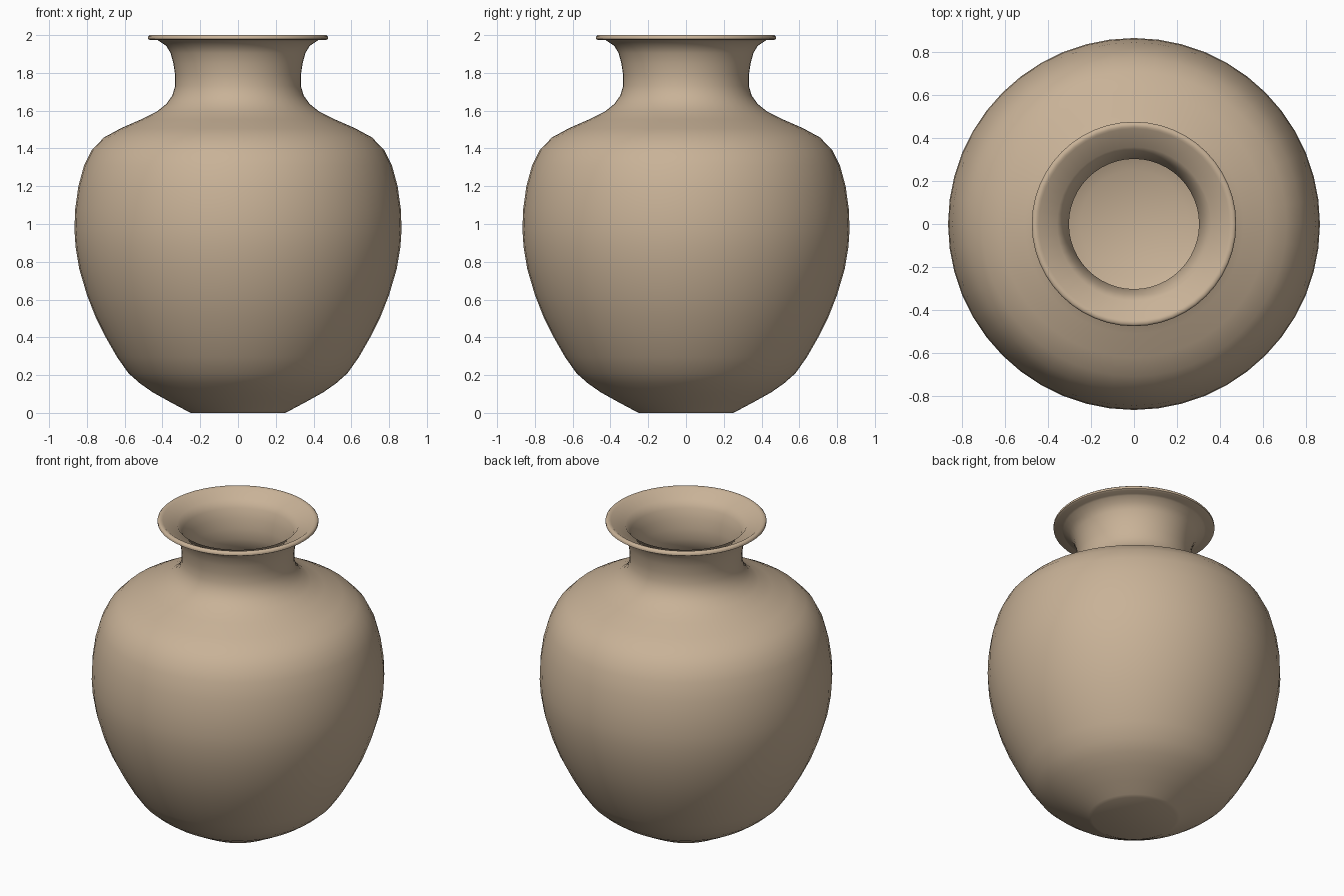
import bpy
import bmesh
import math
from mathutils import Matrix, Vector

cube = bpy.data.objects.get("Cube")
if cube:
    bpy.data.objects.remove(cube, do_unlink=True)

SEGMENTS = 48
WALL = 0.03

# Fired clay colour
clay = bpy.data.materials.new("warm_clay")
clay.use_nodes = True
clay.diffuse_color = (0.58, 0.445, 0.31, 1)
bsdf = clay.node_tree.nodes["Principled BSDF"]
bsdf.inputs["Base Color"].default_value = clay.diffuse_color
bsdf.inputs["Roughness"].default_value = 0.8

# Outer wall from foot to the underside of the lip: (radius, height)
outer = [
    (0.25, 0), (0.27, 0.01), (0.36, 0.058), (0.45, 0.108), (0.52, 0.157),
    (0.58, 0.21), (0.64, 0.295), (0.70, 0.40), (0.755, 0.51), (0.80, 0.625),
    (0.84, 0.76), (0.86, 0.88), (0.866, 0.97), (0.862, 1.08), (0.845, 1.2),
    (0.815, 1.31), (0.775, 1.39), (0.71, 1.458), (0.62, 1.507), (0.51, 1.555),
    (0.43, 1.595), (0.38, 1.635), (0.348, 1.68), (0.333, 1.73), (0.333, 1.79),
    (0.342, 1.85), (0.357, 1.905), (0.38, 1.943), (0.415, 1.967),
]

# Rounded lip
lip = [(0.425, 1.973), (0.465, 1.973), (0.476, 1.98), (0.476, 1.992),
       (0.468, 2.0), (0.452, 2.0), (0.444, 1.994)]


def inset_wall(points, thickness):
    """Offset a profile towards the inside along its normals."""
    result = []
    for before, here, after in zip(points, points[1:], points[2:]):
        along = (Vector(after) - Vector(before)).normalized()
        result.append(Vector(here) + Vector((-along.y, along.x)) * thickness)
    return result


inner = [p for p in reversed(inset_wall(outer, WALL)) if p.y > WALL + 0.01]
profile = [(0, 0)] + outer + lip + [tuple(p) for p in inner] + [(0.25, WALL), (0, WALL)]

# Turn the profile around the vertical axis
bm = bmesh.new()
verts = [bm.verts.new((r, 0, z)) for r, z in profile]
edges = [bm.edges.new(pair) for pair in zip(verts, verts[1:])]
bmesh.ops.spin(bm, geom=verts + edges, cent=(0, 0, 0), axis=(0, 0, 1),
               angle=math.tau, steps=SEGMENTS, use_merge=True)
bmesh.ops.remove_doubles(bm, verts=bm.verts, dist=0.0005)
bmesh.ops.recalc_face_normals(bm, faces=bm.faces)

mesh = bpy.data.meshes.new("vase_body")
bm.to_mesh(mesh)
bm.free()
mesh.materials.append(clay)
vase = bpy.data.objects.new("vase_body", mesh)
bpy.context.collection.objects.link(vase)

# Soft shading over the turned form
bpy.ops.object.select_all(action="DESELECT")
vase.select_set(True)
bpy.context.view_layer.objects.active = vase
bpy.ops.object.shade_smooth_by_angle(angle=math.radians(50))
